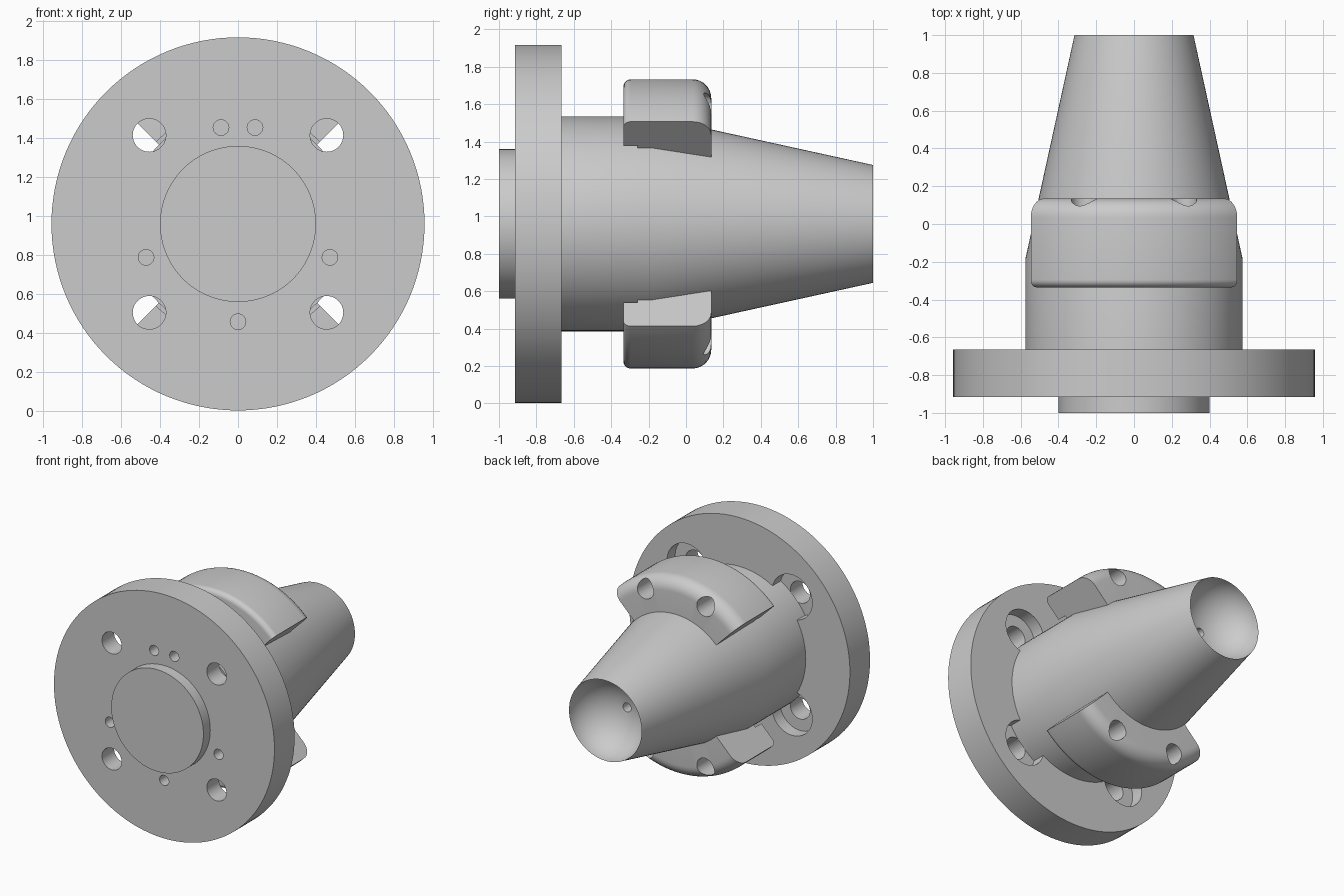
import bpy, bmesh
from math import sin, cos, pi, radians

CENTRE_Z = 0.96

if "Cube" in bpy.data.objects:
    bpy.data.objects.remove(bpy.data.objects["Cube"], do_unlink=True)

steel = bpy.data.materials.new("plain grey")
steel.use_nodes = True
grey = (0.6, 0.6, 0.6, 1)
steel.diffuse_color = grey
steel.node_tree.nodes["Principled BSDF"].inputs["Base Color"].default_value = grey


def revolve(bm, profile, x=0, z=0, start=0, sweep=2 * pi, steps=96):
    """Turn a closed (radius, y) profile about an axis along y."""
    full = sweep >= 2 * pi
    rings = []
    for i in range(steps if full else steps + 1):
        a = start + sweep * i / steps
        rings.append([bm.verts.new((x + r * sin(a), y, CENTRE_Z + z + r * cos(a)))
                      for r, y in profile])
    n = len(profile)
    pairs = list(zip(rings, rings[1:])) + ([(rings[-1], rings[0])] if full else [])
    for a, b in pairs:
        for j in range(n):
            k = (j + 1) % n
            if profile[j][0] or profile[k][0]:
                bm.faces.new((a[j], a[k], b[k], b[j]))
    if not full:
        bm.faces.new(rings[0])
        bm.faces.new(rings[-1])


def make(name, *turnings):
    bm = bmesh.new()
    for t in turnings:
        revolve(bm, **t)
    bmesh.ops.remove_doubles(bm, verts=bm.verts, dist=1e-5)
    bmesh.ops.dissolve_degenerate(bm, edges=bm.edges, dist=1e-5)
    bmesh.ops.recalc_face_normals(bm, faces=bm.faces)
    mesh = bpy.data.meshes.new(name)
    bm.to_mesh(mesh)
    bm.free()
    mesh.materials.append(steel)
    ob = bpy.data.objects.new(name, mesh)
    bpy.context.collection.objects.link(ob)
    return ob


def rod(r, y0, y1):
    return [(0, y0), (r, y0), (r, y1), (0, y1)]


def finish(ob, cutter=None):
    bpy.ops.object.select_all(action="DESELECT")
    ob.select_set(True)
    bpy.context.view_layer.objects.active = ob
    if cutter:
        cutter.hide_render = True
        mod = ob.modifiers.new("holes", "BOOLEAN")
        mod.operation, mod.solver, mod.object = "DIFFERENCE", "EXACT", cutter
        bpy.ops.object.modifier_apply(modifier=mod.name)
        bpy.data.objects.remove(cutter, do_unlink=True)
    bpy.ops.object.shade_smooth_by_angle(angle=radians(30))


def arc(r, y, radius, a0, a1, steps=8):
    return [(r + radius * sin(a), y + radius * cos(a))
            for a in (radians(a0 + (a1 - a0) * i / steps) for i in range(steps + 1))]


# Shaft: locating boss, cylinder, taper and dished end with a small centre hole
dish = [(0.315 * cos(a), 1 - 0.27 * sin(a)) for a in (radians(5 * i) for i in range(17))]
shaft = [(0, -1), (0.4, -1), (0.4, -0.765), (0.574, -0.765), (0.574, -0.18)]
shaft += dish + [(0.035, 0.731), (0.035, 0.45), (0, 0.45)]
finish(make("shaft", dict(profile=shaft)))

# Flange with four counterbored bolt holes and five small blind holes
bolt = [(0, -1.1), (0.085, -1.1), (0.085, -0.765), (0.175, -0.765), (0.175, -0.6), (0, -0.6)]
holes = [dict(profile=bolt, x=sx * 0.455, z=sz * 0.455, steps=48)
         for sx in (-1, 1) for sz in (-1, 1)]
holes += [dict(profile=rod(0.04, -1.1, -0.78), x=0.502 * sin(radians(a)),
               z=0.502 * cos(radians(a)), steps=32) for a in (-110, -10, 10, 110, 180)]
flange = make("flange", dict(profile=rod(0.957, -0.915, -0.665), steps=128))
finish(flange, make("flange_holes", *holes))

# Two opposite quarter-turn lugs, rounded outside, each with two holes in the back
lug = [(0.47, 0.135)] + arc(0.673, 0.035, 0.1, 0, 90)
lug += arc(0.733, -0.295, 0.04, 90, 180)
lug += [(0.594, -0.335), (0.594, -0.26), (0.47, -0.26)]
for name, turn in (("upper_lug", 0), ("lower_lug", pi)):
    body = make(name, dict(profile=lug, start=turn - pi / 4, sweep=pi / 2, steps=32))
    sockets = [dict(profile=rod(0.072, -0.12, 0.3), x=0.68 * sin(turn + a),
                    z=0.68 * cos(turn + a), steps=32) for a in (-pi / 8, pi / 8)]
    finish(body, make(name + "_holes", *sockets))
